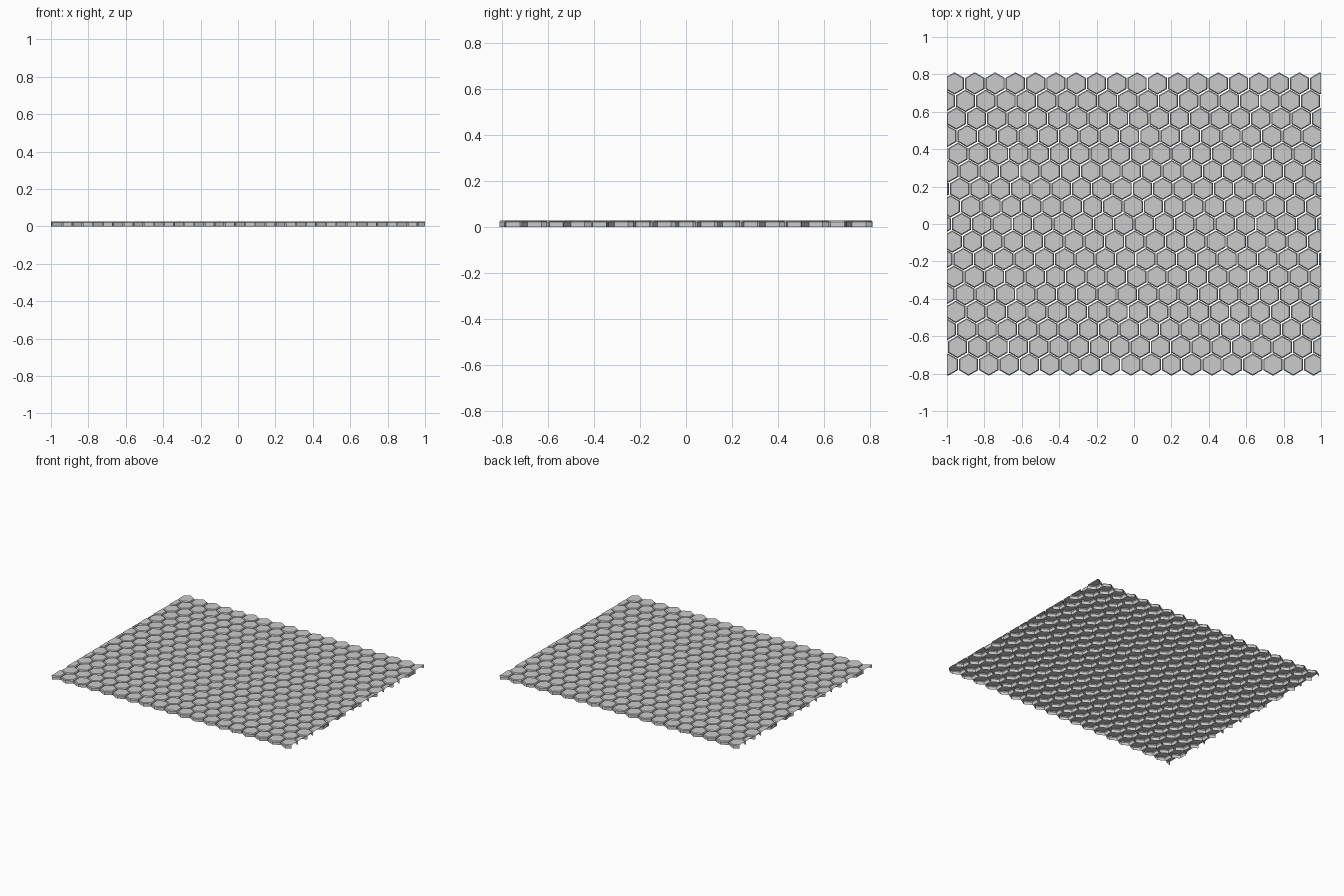
import bpy, bmesh, math
from mathutils import Vector

if "Cube" in bpy.data.objects:
    bpy.data.objects.remove(bpy.data.objects["Cube"])

PITCH = 0.1085                       # spacing of cells along x
ROW = PITCH * math.sqrt(3) / 2       # spacing of rows along y
SHIFT = PITCH / 2 + 0.0047           # sideways stagger per row
TOP = 0.027
# profile of one cell: (half width across flats, height)
PROFILE = [(0.0515, 0.0), (0.0515, 0.021), (0.0465, TOP)]


def hex_ring(bm, cx, cy, half, z):
    r = half / math.cos(math.pi / 6)
    return [bm.verts.new((cx + r * math.sin(k * math.pi / 3),
                          cy - r * math.cos(k * math.pi / 3), z)) for k in range(6)]


def hex_cup(bm, cx, cy):
    rings = [hex_ring(bm, cx, cy, half, z) for half, z in PROFILE]
    for low, high in zip(rings, rings[1:]):
        for k in range(6):
            n = (k + 1) % 6
            bm.faces.new((low[k], low[n], high[n], high[k]))
    bm.faces.new(rings[-1])


# staggered field of hollow hexagonal cells, open underneath
bm = bmesh.new()
for row in range(-8, 9):
    offset = (PITCH / 2 - row * SHIFT) % PITCH
    for col in range(-11, 12):
        x = offset + col * PITCH
        if abs(x) < 1.0 + PITCH / 2:
            hex_cup(bm, x, row * ROW)

# trim the field to a rectangle, leaving the cut cells open
for co, no in (((1, 0, 0), (1, 0, 0)), ((-1, 0, 0), (-1, 0, 0)),
               ((0, 0.81, 0), (0, 1, 0)), ((0, -0.81, 0), (0, -1, 0))):
    geom = bm.verts[:] + bm.edges[:] + bm.faces[:]
    bmesh.ops.bisect_plane(bm, geom=geom, dist=1e-5, plane_co=Vector(co),
                           plane_no=Vector(no), clear_outer=True)

mesh = bpy.data.meshes.new("hexagon_tile_panel")
bm.to_mesh(mesh)
bm.free()
panel = bpy.data.objects.new("hexagon_tile_panel", mesh)
bpy.context.collection.objects.link(panel)
